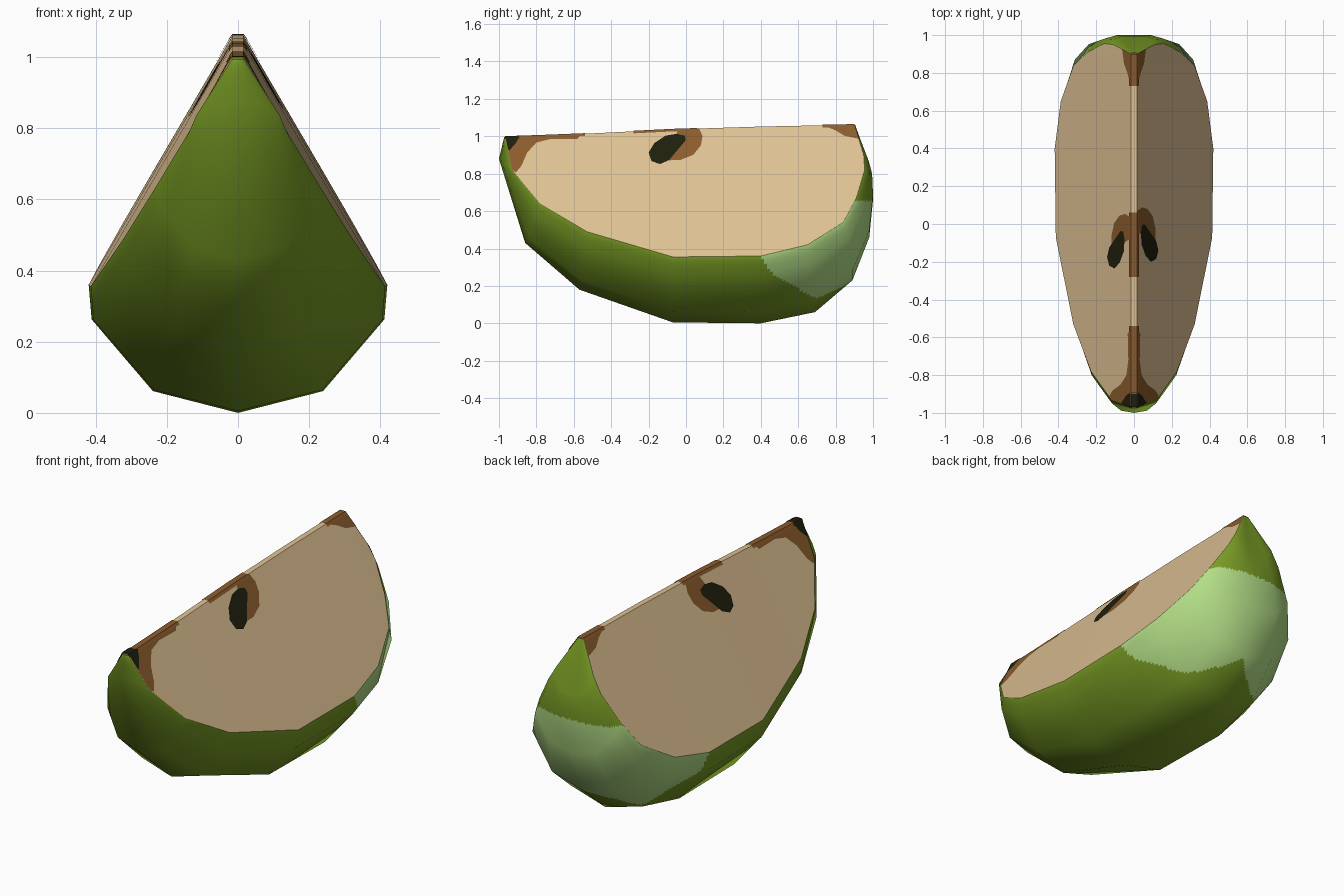
import bpy, bmesh
from mathutils import Vector

if "Cube" in bpy.data.objects:
    bpy.data.objects.remove(bpy.data.objects["Cube"])

def mat(name, rgb):
    m = bpy.data.materials.new(name)
    m.diffuse_color = (*rgb, 1)
    m.use_nodes = True
    m.node_tree.nodes["Principled BSDF"].inputs["Base Color"].default_value = m.diffuse_color
    return m

SKIN = mat("green skin", (0.19, 0.33, 0.018))
PATCH = mat("pale green skin", (0.45, 0.73, 0.24))
FLESH = mat("cream flesh", (0.73, 0.53, 0.29))
BROWN = mat("brown core", (0.26, 0.107, 0.026))
DARK = mat("dark seed", (0.014, 0.014, 0.004))

# (y, z) of the cut edge and of the skin's centre line, stem end to blossom end
EDGE = [(-.965, .995), (-.93, .82), (-.78, .64), (-.53, .49), (-.07, .355), (.40, .36),
        (.65, .42), (.84, .54), (.91, .67), (.955, .82), (.95, .90), (.90, 1.06)]
MID = [(-.972, .995), (-1.0, .88), (-.86, .43), (-.57, .18), (-.07, .005), (.40, 0),
       (.69, .06), (.89, .23), (.98, .46), (1.0, .66), (.995, .78), (.905, 1.06)]
RIDGE = [(-.965, .998), (-.93, .999), (-.78, 1.004), (-.53, 1.014), (-.07, 1.037),
         (.40, 1.052), (.65, 1.057), (.84, 1.061), (.90, 1.062)]
HALF, SLOPE = 0.015, 0.585

def piecewise(pts, t):
    if t <= pts[0][0]:
        return pts[0][1]
    for (a, fa), (b, fb) in zip(pts, pts[1:]):
        if t <= b:
            return fa + (fb - fa) * (t - a) / (b - a)
    return pts[-1][1]

def ridge_z(y):
    return piecewise(RIDGE, y)

def on_cut(y, z, side, lift=0.0):
    """Point on the cut face, given its side-view position."""
    x = HALF + SLOPE * max(0, ridge_z(y) - z)
    return Vector((side * (x + lift * .863), y, z + lift * .505))

def make(name, verts, faces, mats):
    me = bpy.data.meshes.new(name)
    me.from_pydata([tuple(v) for v in verts], [], faces)
    for m in mats:
        me.materials.append(m)
    ob = bpy.data.objects.new(name, me)
    bpy.context.collection.objects.link(ob)
    return ob

# ---- skin: coarse cage, seven points round each section
def section(i):
    (ey, ez), (cy, cz) = EDGE[i], MID[i]
    ex = on_cut(ey, ez, 1).x
    fy = (0, .27, .83, 1) if i < 7 else (0, .6, 1, 1)
    half = [Vector((ex * a, ey + (cy - ey) * b, ez + (cz - ez) * c))
            for a, b, c in zip((1, .98, .57, 0), fy, (0, .27, .83, 1))]
    return half + [Vector((-p.x, p.y, p.z)) for p in reversed(half[:3])]

cage = [section(i) for i in range(len(EDGE))]
NU, NV = len(cage), 7
norm = [[Vector() for _ in range(NV)] for _ in range(NU)]
for i in range(NU - 1):
    for j in range(NV - 1):
        q = [(i, j), (i, j + 1), (i + 1, j + 1), (i + 1, j)]
        p = [cage[a][b] for a, b in q]
        n = (p[2] - p[0]).cross(p[3] - p[1])
        for a, b in q:
            norm[a][b] += n

# fine grid inside the cage, so the pale patch gets a clean border
S = 16
def sample(grid, u, v):
    i, j = min(u // S, NU - 2), min(v // S, NV - 2)
    s, t = u / S - i, v / S - j
    return (grid[i][j].lerp(grid[i][j + 1], t)).lerp(grid[i + 1][j].lerp(grid[i + 1][j + 1], t), s)

CU, CV = (NU - 1) * S + 1, (NV - 1) * S + 1
verts = [sample(cage, u, v) for u in range(CU) for v in range(CV)]
normals = [sample(norm, u, v).normalized() for u in range(CU) for v in range(CV)]
faces = [(u * CV + v, u * CV + v + 1, (u + 1) * CV + v + 1, (u + 1) * CV + v)
         for u in range(CU - 1) for v in range(CV - 1)]
skin = make("skin", verts, faces, [SKIN, PATCH])
border = [(0, .40), (1, .45), (2, .70), (3, .877)]
for f in skin.data.polygons:
    f.use_smooth = True
    v = (f.index % (CV - 1) + .5) / S
    c = f.center
    if c.z < .655 and c.y > piecewise(border, min(v, 6 - v)):
        f.material_index = 1
skin.data.normals_split_custom_set_from_vertices([tuple(n) for n in normals])

# ---- flesh: two cut faces and the narrow ridge between them
verts, faces = [], []
for y, z in EDGE:
    ry = min(y, .90)
    for side in (1, -1):
        verts += [on_cut(y, z, side), on_cut(ry, ridge_z(ry), side)]
for i in range(len(EDGE) - 1):
    a, b = 4 * i, 4 * i + 4
    faces += [(a, b, b + 1, a + 1), (a + 2, a + 3, b + 3, b + 2), (a + 1, b + 1, b + 3, a + 3)]
flesh = make("flesh", verts, faces, [FLESH])
bm = bmesh.new()
bm.from_mesh(flesh.data)
bmesh.ops.remove_doubles(bm, verts=bm.verts, dist=1e-4)
bm.to_mesh(flesh.data)
bm.free()

# ---- thin coloured plates on the cut faces (outlines in side view)
def plate(name, outline, side, lift, material, dy=0, dz=0):
    pts = [on_cut(y + dy, min(z + dz, ridge_z(y + dy)), side, lift) for y, z in outline]
    area = sum(a[0] * b[1] - b[0] * a[1] for a, b in zip(outline, outline[1:] + outline[:1]))
    order = list(range(len(pts)))
    if area * side < 0:
        order.reverse()
    make(name, pts, [order], [material])

stem = [(-.56, 1.02), (-.58, .985), (-.72, .985), (-.80, .965), (-.85, .91), (-.88, .84),
        (-.91, .805), (-.93, .82), (-.965, .995)]
stem_tip = [(-.89, 1.0), (-.91, .96), (-.945, .92), (-.952, .93), (-.967, 1.0)]
blossom = [(.73, 1.07), (.80, 1.03), (.85, 1.0), (.925, .985), (.90, 1.07)]
core = [(-.10, .90), (-.09, .87), (-.03, .872), (.04, .90), (.08, .95), (.088, 1.0),
        (.07, 1.05), (-.04, 1.05)]
seed = [(-.20, .91), (-.185, .865), (-.14, .848), (-.09, .87), (-.04, .93), (-.002, .975),
        (-.005, 1.0), (-.05, 1.01), (-.11, 1.0), (-.17, .96)]
for side, label in ((1, "right"), (-1, "left")):
    dy, dz = (0, 0) if side > 0 else (-.035, -.025)
    plate(label + "_stem_stain", stem, side, .003, BROWN)
    plate(label + "_stem_tip", stem_tip, side, .006, DARK)
    plate(label + "_blossom_stain", blossom, side, .003, BROWN)
    plate(label + "_seed_pocket", core, side, .003, BROWN, dy, dz * .4)
    plate(label + "_seed", seed, side, .006, DARK, dy, dz)

# stains along the ridge
for name, y0, y1, m in (("stem_ridge", -.90, -.54, BROWN), ("stem_tip_ridge", -.968, -.89, DARK),
                        ("core_ridge", -.28, .06, BROWN), ("blossom_ridge", .73, .90, BROWN)):
    ys = [y0] + [y for y, _ in RIDGE if y0 < y < y1] + [y1]
    vs = [(x, y, ridge_z(y) + dz) for y in ys
          for x, dz in ((.026, -.011), (.016, .003), (-.016, .003), (-.026, -.011))]
    fs = [(4 * k + c, 4 * k + 4 + c, 4 * k + 5 + c, 4 * k + 1 + c)
          for k in range(len(ys) - 1) for c in range(3)]
    make(name, vs, fs, [m])
